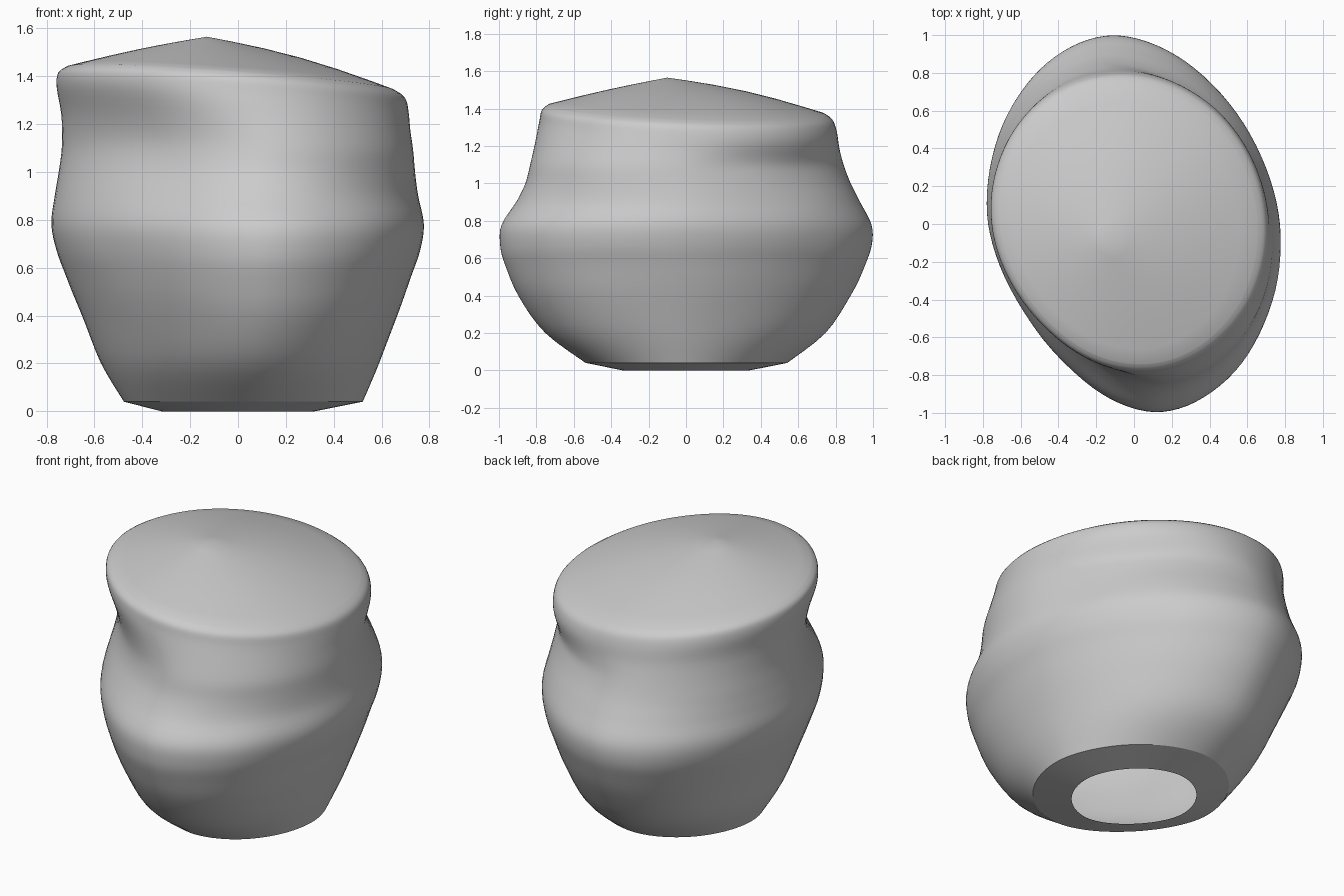
import bpy, bmesh, math
from mathutils import Vector, noise

SEGMENTS = 96

if "Cube" in bpy.data.objects:
    bpy.data.objects.remove(bpy.data.objects["Cube"], do_unlink=True)

clay = bpy.data.materials.new("grey clay")
clay.use_nodes = True
grey = (0.6, 0.6, 0.6, 1)
clay.diffuse_color = grey
clay.node_tree.nodes["Principled BSDF"].inputs["Base Color"].default_value = grey

# Wall profile: height, left edge, right edge, front edge, back edge
WALL = [
    (0.04, -0.475, 0.52, -0.54, 0.54), (0.20, -0.57, 0.585, -0.755, 0.745),
    (0.40, -0.65, 0.66, -0.90, 0.88), (0.56, -0.715, 0.715, -0.97, 0.955),
    (0.67, -0.757, 0.755, -0.998, 0.992), (0.78, -0.777, 0.772, -0.99, 0.99),
    (0.90, -0.762, 0.75, -0.91, 0.93), (1.0, -0.745, 0.735, -0.863, 0.88),
    (1.10, -0.73, 0.725, -0.838, 0.845), (1.20, -0.735, 0.717, -0.812, 0.82),
    (1.30, -0.757, 0.71, -0.788, 0.805), (1.36, -0.752, 0.695, -0.774, 0.785),
    (1.39, -0.715, 0.65, -0.742, 0.75),
]


def smooth(t):
    t = max(0, min(1, t))
    return t * t * (3 - 2 * t)


def spline(t):
    """Profile values at position t along the wall."""
    i = min(int(t), len(WALL) - 2)
    p = [WALL[max(0, min(len(WALL) - 1, i + k))] for k in (-1, 0, 1, 2)]
    f = t - i
    return [0.5 * (2 * b + (c - a) * f + (2 * a - 5 * b + 4 * c - d) * f ** 2
                   + (3 * b - a - 3 * c + d) * f ** 3)
            for a, b, c, d in zip(*p)]


def ring(bm, z, left, right, front, back):
    """Skewed oval ring, slightly pinched below the rim, tilted near it."""
    rim = smooth((z - 1.08) / 0.24)
    waist = smooth(1 - abs(z - 1.1) / 0.25)
    power = 2 / (1.85 + 0.15 * rim)
    skew = 0.11 - 0.05 * rim + 0.04 * waist
    tilt = smooth((z - 1.0) / 0.3)
    cx, rx = (left + right) / 2, (right - left) / 2
    cy, ry = (front + back) / 2, (back - front) / 2
    verts = []
    for k in range(SEGMENTS):
        a = math.tau * k / SEGMENTS
        c, s = math.cos(a), math.sin(a)
        x = cx + rx * math.copysign(abs(c) ** power, c)
        y = cy + ry * math.copysign(abs(s) ** power, s)
        x -= skew * y
        # One corner is pressed in, the opposite one swells a little
        corner = math.cos(a - math.radians(222))
        depth = 0.04 + 0.02 * waist if corner > 0 else -0.012
        # Hand-formed unevenness
        bump = 1 - depth * corner ** 6
        bump += 0.004 * noise.noise(Vector((x * 3, y * 3, z * 5)))
        verts.append(bm.verts.new((x * bump, y * bump,
                                   z - tilt * (0.075 * x + 0.04 * y))))
    return verts


def bridge(bm, lower, upper):
    for k in range(SEGMENTS):
        n = (k + 1) % SEGMENTS
        bm.faces.new((lower[k], lower[n], upper[n], upper[k]))


def make_object(name, bm, angle):
    mesh = bpy.data.meshes.new(name)
    bm.to_mesh(mesh)
    bm.free()
    mesh.materials.append(clay)
    obj = bpy.data.objects.new(name, mesh)
    bpy.context.collection.objects.link(obj)
    bpy.ops.object.select_all(action="DESELECT")
    obj.select_set(True)
    bpy.context.view_layer.objects.active = obj
    bpy.ops.object.shade_smooth_by_angle(angle=math.radians(angle))


# Body wall with the low conical top closing over the rim
bm = bmesh.new()
steps = 4 * (len(WALL) - 1)
rings = [ring(bm, *spline(i / 4)) for i in range(steps + 1)]
peak = Vector((-0.13, -0.1, 1.565))
edge = [v.co.copy() for v in rings[-1]]
for f in (0.12, 0.3, 0.5, 0.7, 0.87):
    loop = []
    for co in edge:
        p = co.lerp(peak, f)
        # The dome swells more towards the low side of the rim
        p.z += (0.016 + 0.012 * (co.x + co.y)) * math.sin(math.pi * f)
        loop.append(bm.verts.new(p))
    rings.append(loop)
for lower, upper in zip(rings, rings[1:]):
    bridge(bm, lower, upper)
tip = bm.verts.new(peak)
for k in range(SEGMENTS):
    bm.faces.new((rings[-1][k], rings[-1][(k + 1) % SEGMENTS], tip))
make_object("pot_body", bm, 40)

# Shallow foot, open in the middle
bm = bmesh.new()
inner = ring(bm, 0, -0.32, 0.32, -0.34, 0.34)
outer = ring(bm, *WALL[0])
bridge(bm, inner, outer)
make_object("pot_foot", bm, 30)
